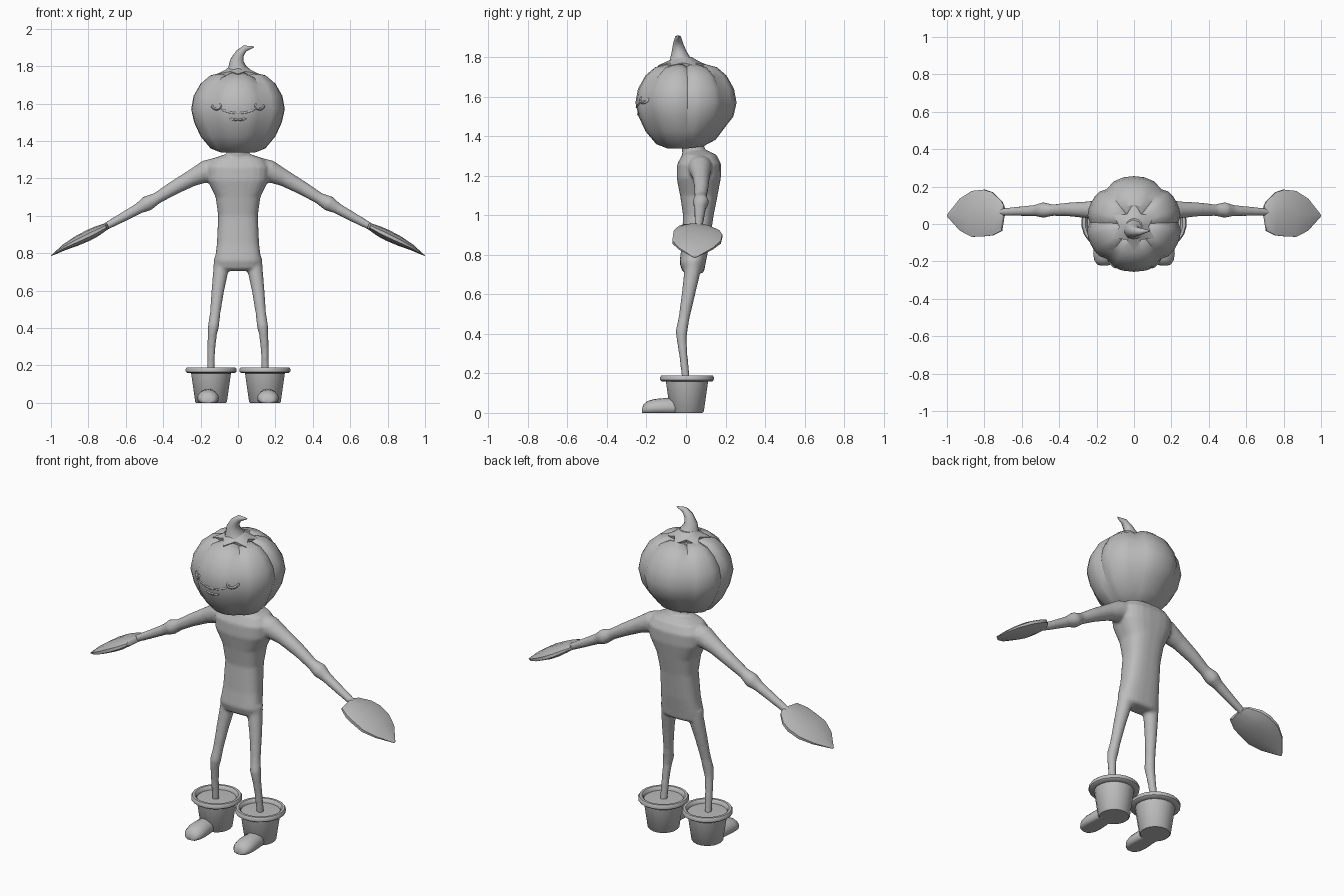
import bpy, bmesh, math
from mathutils import Vector
from mathutils.bvhtree import BVHTree

if "Cube" in bpy.data.objects:
    bpy.data.objects.remove(bpy.data.objects["Cube"])

grey = bpy.data.materials.new("plain grey")
grey.diffuse_color = (0.5, 0.5, 0.5, 1)
grey.use_nodes = True
grey.node_tree.nodes["Principled BSDF"].inputs["Base Color"].default_value = grey.diffuse_color


def finish(name, bm, angle=40):
    bmesh.ops.recalc_face_normals(bm, faces=bm.faces)
    me = bpy.data.meshes.new(name)
    bm.to_mesh(me)
    bm.free()
    me.materials.append(grey)
    ob = bpy.data.objects.new(name, me)
    bpy.context.collection.objects.link(ob)
    bpy.ops.object.select_all(action='DESELECT')
    ob.select_set(True)
    bpy.context.view_layer.objects.active = ob
    bpy.ops.object.shade_smooth_by_angle(angle=math.radians(angle))
    return ob


def loft(bm, rings):
    """Skin a list of equal point rings and cap both ends."""
    vs = [[bm.verts.new(p) for p in r] for r in rings]
    n = len(vs[0])
    for a, b in zip(vs, vs[1:]):
        for i in range(n):
            bm.faces.new((a[i], a[(i + 1) % n], b[(i + 1) % n], b[i]))
    bm.faces.new(vs[0])
    bm.faces.new(vs[-1])


def ellipse(c, u, v, n=12, power=1.0):
    """Ring about c with half axes u and v; power below 1 is boxier."""
    out = []
    for i in range(n):
        a = 2 * math.pi * (i + 0.5) / n
        k, s = math.cos(a), math.sin(a)
        out.append(Vector(c) + Vector(u) * math.copysign(abs(k) ** power, k)
                   + Vector(v) * math.copysign(abs(s) ** power, s))
    return out


def tube(bm, path, n=10):
    """Round tube through (x, y, z, radius) stations."""
    pts = [Vector(p[:3]) for p in path]
    rings = []
    for i, p in enumerate(path):
        t = (pts[min(i + 1, len(pts) - 1)] - pts[max(i - 1, 0)]).normalized()
        u = t.cross(Vector((0, 1, 0)) if abs(t.y) < 0.8 else Vector((0, 0, 1))).normalized()
        rings.append(ellipse(pts[i], u * p[3], t.cross(u) * p[3], n))
    loft(bm, rings)


def lathe(bm, profile, x, y, n=20):
    loft(bm, [ellipse((x, y, z), (r, 0, 0), (0, r, 0), n) for r, z in profile])


# Body: torso, neck, arms and legs fused into one soft skin
bm = bmesh.new()
torso = [(.705, .09, 0, .08), (.72, .117, -.02, .093), (.76, .124, -.033, .1), (.85, .113, -.022, .118),
         (1.0, .106, -.015, .14), (1.1, .12, -.03, .16), (1.19, .165, -.048, .177),
         (1.26, .17, -.045, .178), (1.305, .14, -.02, .155), (1.328, .07, 0, .11)]
loft(bm, [ellipse((0, (a + b) / 2, z), (w, 0, 0), (0, (b - a) / 2, 0), 24, 0.75) for z, w, a, b in torso])
tube(bm, [(0, .045, 1.28, .062), (0, .037, 1.33, .058), (0, .03, 1.39, .058)], 14)
arm = [(.10, .07, 1.25, .065), (.17, .072, 1.238, .06), (.25, .076, 1.2, .045), (.35, .078, 1.145, .037),
       (.435, .074, 1.093, .031), (.485, .075, 1.066, .042), (.53, .072, 1.04, .03),
       (.62, .068, .99, .025), (.73, .063, .93, .019)]
leg = [(.085, .035, .77, .045), (.09, .033, .72, .042), (.108, .012, .6, .034), (.122, -.01, .48, .028),
       (.131, -.023, .41, .03), (.137, -.022, .37, .025), (.143, -.012, .28, .021), (.146, .002, .15, .02)]
for s in (-1, 1):
    for limb in (arm, leg):
        tube(bm, [(s * x, y, z, r) for x, y, z, r in limb], 14)
body = finish("body", bm)
remesh = body.modifiers.new("fuse", 'REMESH')
remesh.mode = 'VOXEL'
remesh.voxel_size = 0.009
remesh.use_smooth_shade = True
soft = body.modifiers.new("soften", 'SMOOTH')
soft.factor = 0.5
soft.iterations = 3

# Leaf hands: x, z, back and front edge, half thickness
leaf = [(.695, .945, .03, .1, .014), (.706, .942, -.04, .125, .017), (.755, .917, -.067, .175, .025),
        (.80, .895, -.072, .19, .027), (.865, .864, -.075, .183, .024), (.93, .831, -.04, .14, .015),
        (.998, .787, .038, .052, .002)]
for s, side in ((-1, "left"), (1, "right")):
    bm = bmesh.new()
    loft(bm, [ellipse((s * x, (a + b) / 2, z), (0, (b - a) / 2, 0), (s * .4 * t, 0, t), 10)
              for x, z, a, b, t in leaf])
    finish(side + "_leaf_hand", bm, 35)

    # Flower pot with rolled rim and sunken soil
    bm = bmesh.new()
    lathe(bm, [(.08, 0), (.086, .006), (.108, .158), (.13, .16), (.137, .166), (.138, .18), (.132, .189),
               (.118, .189), (.11, .182), (.107, .168), (.05, .17)], s * .144, .005)
    finish(side + "_flower_pot", bm)

    # Rounded shoe poking out of the pot
    bm = bmesh.new()
    shoe = [(-.222, .02, .02), (-.216, .037, .042), (-.195, .052, .06), (-.16, .058, .07),
            (-.12, .056, .074), (-.07, .052, .075), (-.03, .045, .07)]
    rings = []
    for y, w, h in shoe:
        rings.append([(s * .16 + w * math.cos(a), y, max(0, h * (.35 + .65 * math.sin(a))))
                      for a in (2 * math.pi * i / 16 for i in range(16))])
    loft(bm, rings)
    finish(side + "_shoe", bm, 50)

# Pumpkin head: six lobes between creases measured from the front
creases = [-38, 38, 92, 142, 218, 268, 322]
profile = [(.03, 1.35), (.09, 1.337), (.15, 1.36), (.205, 1.425), (.24, 1.50), (.256, 1.57),
           (.243, 1.64), (.205, 1.708), (.155, 1.75), (.10, 1.764), (.04, 1.745)]
bm = bmesh.new()
rings = []
for r, z in profile:
    ring = []
    for a, b in zip(creases, creases[1:]):
        for k in range(6):
            t = k / 3 - 1
            f = 1 - .075 * abs(t) ** 4
            ang = math.radians(a + (b - a) * k / 6)
            x, y = r * f * math.sin(ang), -r * f * math.cos(ang)
            drop = .012 * abs(t) ** 4 if z > 1.7 else 0
            lift = .15 * max(0, y) if z < 1.45 else 0
            ring.append((x, y, z - drop + lift))
    rings.append(ring)
loft(bm, rings)
tree = BVHTree.FromBMesh(bm)
finish("pumpkin_head", bm, 32)


def on_face(points, r):
    """Lay a thin tube on the front of the head."""
    out = []
    for i, (x, z) in enumerate(points):
        hit = tree.ray_cast(Vector((x, -1, z)), Vector((0, 1, 0)))[0]
        out.append((x, hit.y + .002, z, r * (.4 if i in (0, len(points) - 1) else 1)))
    return out


# Smile, lower lip and curled cheek eyes
bm = bmesh.new()
tube(bm, on_face([(.1 * t, 1.548 + .027 * t * t) for t in (k / 5 - 1 for k in range(11))], .006), 6)
tube(bm, on_face([(.045 * t, 1.512 + .01 * t * t) for t in (k / 3 - 1 for k in range(7))], .007), 6)
finish("mouth", bm, 60)
for s, side in ((-1, "left"), (1, "right")):
    bm = bmesh.new()
    curl = [(s * (.115 + .022 * math.cos(a)), 1.588 + .018 * math.sin(a))
            for a in (math.radians(20 - 30 * k) for k in range(9))]
    tube(bm, on_face(curl, .008), 6)
    finish(side + "_eye", bm, 60)

# Star-shaped cap leaf draped over the crown
bm = bmesh.new()
rows = []
for tip, dip, zt, zd in ((.045, .045, 1.80, 1.80), (.075, .062, 1.782, 1.783),
                         (.128, .078, 1.758, 1.772), (.122, .074, 1.745, 1.755)):
    row = []
    for i in range(12):
        a = math.pi * i / 6
        r, z = (tip, zt) if i % 2 == 0 else (dip, zd)
        row.append((r * math.sin(a), -.015 - r * math.cos(a), z))
    rows.append(row)
loft(bm, rows)
finish("star_leaf", bm, 35)

# Curled stem
bm = bmesh.new()
tube(bm, [(0, -.025, 1.755, .075), (-.003, -.03, 1.79, .053), (-.006, -.036, 1.83, .037),
          (.01, -.04, 1.868, .026), (.037, -.04, 1.895, .018), (.085, -.036, 1.903, .003)], 10)
finish("curled_stem", bm, 45)
